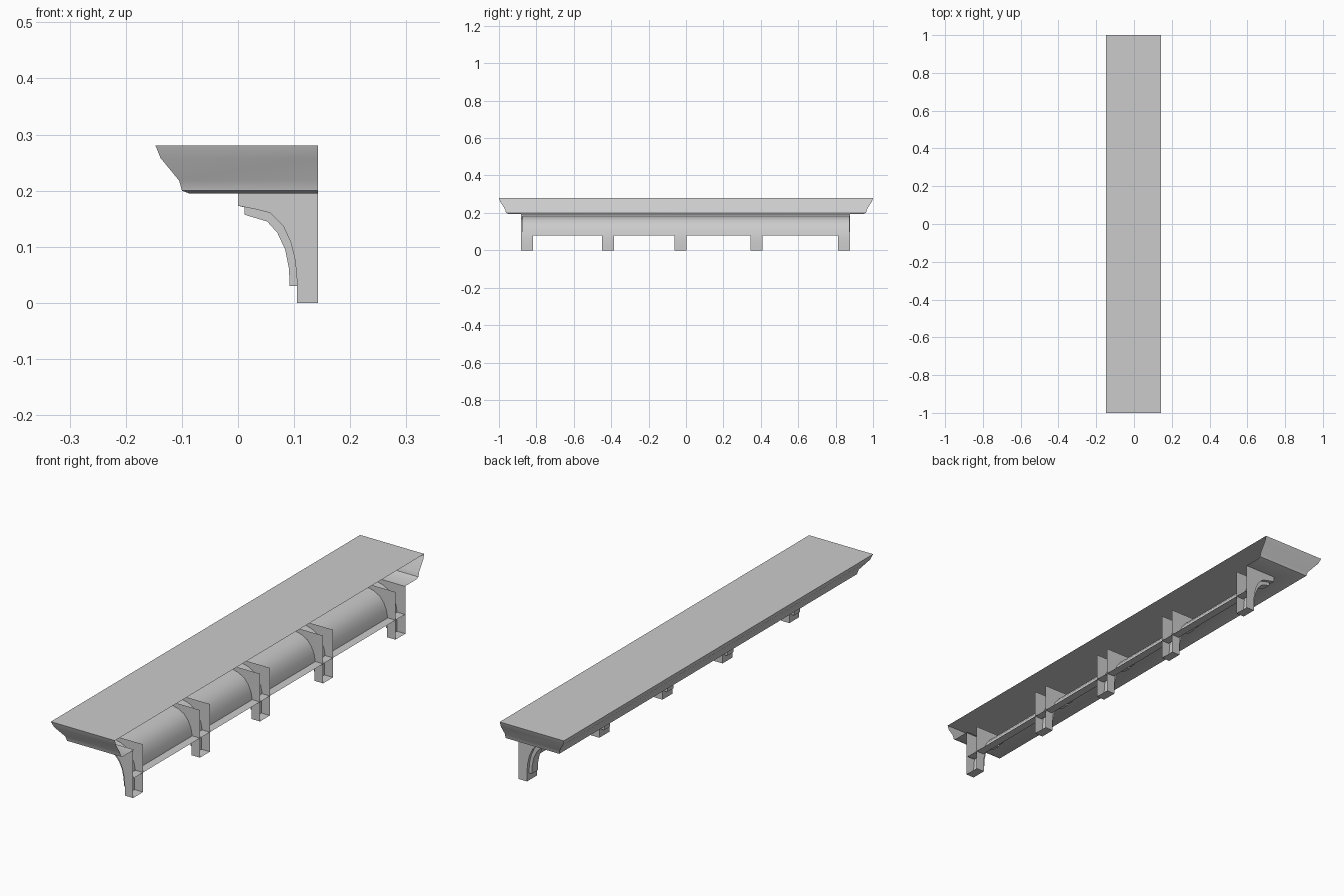
import bpy
import bmesh

cube = bpy.data.objects.get("Cube")
if cube:
    bpy.data.objects.remove(cube, do_unlink=True)

stone = bpy.data.materials.new("light_grey")
stone.use_nodes = True
GREY = (0.6, 0.6, 0.6, 1)
stone.diffuse_color = GREY
stone.node_tree.nodes["Principled BSDF"].inputs["Base Color"].default_value = GREY

BACK = 0.143      # wall plane, left open
UNDER = 0.195     # underside of the shelf
BAY_END = 0.875   # half length of the cove


def finish(bm, name, angle=0.6):
    bmesh.ops.recalc_face_normals(bm, faces=bm.faces[:])
    mesh = bpy.data.meshes.new(name)
    bm.to_mesh(mesh)
    bm.free()
    mesh.materials.append(stone)
    ob = bpy.data.objects.new(name, mesh)
    bpy.context.collection.objects.link(ob)
    bpy.ops.object.select_all(action="DESELECT")
    ob.select_set(True)
    bpy.context.view_layer.objects.active = ob
    bpy.ops.object.shade_smooth_by_angle(angle=angle)
    return ob


def sweep(bm, profile, y0, y1):
    """Sheet made by stretching an (x, z) profile along y."""
    rows = [[bm.verts.new((x, y, z)) for x, z in profile] for y in (y0, y1)]
    for i in range(len(profile) - 1):
        bm.faces.new((rows[0][i], rows[0][i + 1], rows[1][i + 1], rows[1][i]))
    return rows


# Shelf: flat top and moulding mitred round the front and both ends
bm = bmesh.new()
moulding = [(0, 0.28), (0.009, 0.258), (0.042, 0.218), (0.047, 0.2), (0.06, UNDER)]
loops = []
for inset, z in moulding:
    xf, ye = -0.147 + inset, 1 - 0.8 * inset
    loops.append([bm.verts.new(p) for p in
                  ((BACK, -ye, z), (xf, -ye, z), (xf, ye, z), (BACK, ye, z))])
for a, b in zip(loops, loops[1:]):
    for i in range(3):
        bm.faces.new((a[i], a[i + 1], b[i + 1], b[i]))
bm.faces.new(loops[0])

# Underside: closed in front of the cove and at both ends
outer = loops[-1]
inner = [bm.verts.new(p) for p in ((BACK, -BAY_END, UNDER), (0, -BAY_END, UNDER),
                                   (0, BAY_END, UNDER), (BACK, BAY_END, UNDER))]
for i in range(3):
    bm.faces.new((outer[i], outer[i + 1], inner[i + 1], inner[i]))
finish(bm, "shelf")

# Cove: hollow curved sheet between the brackets, with a ledge at its foot
bm = bmesh.new()
sweep(bm, [(BACK, 0.08), (0.108, 0.08), (0.102, 0.11), (0.09, 0.137),
           (0.072, 0.159), (0.045, 0.174), (0.02, 0.18), (0, 0.184), (0, UNDER)],
      -BAY_END, BAY_END)
finish(bm, "cove")

# Brackets: hollow, open at the wall, with a raised rib along the curve
arc = [(0.105, 0.04), (0.102, 0.075), (0.094, 0.108), (0.08, 0.138),
       (0.058, 0.16), (0.03, 0.167), (0, 0.173)]
rib = [(0.105, 0.03), (0.092, 0.03), (0.091, 0.06), (0.084, 0.095), (0.07, 0.125),
       (0.052, 0.145), (0.035, 0.15), (0.012, 0.157), (0.012, 0.17)]


def bracket(y, number):
    bm = bmesh.new()
    front = [(BACK, 0), (0.105, 0)] + arc + [(0, UNDER)]
    for row in sweep(bm, front, y - 0.032, y + 0.032):
        # side wall as strips running back to the wall plane
        walls = [bm.verts.new((BACK, row[0].co.y, v.co.z)) for v in row[2:]]
        previous = row[0]
        for i, wall in enumerate(walls):
            bm.faces.new((previous, row[i + 1], row[i + 2], wall))
            previous = wall
    finish(bm, f"bracket_{number}")

    bm = bmesh.new()
    for row in sweep(bm, rib, y - 0.019, y + 0.019):
        # rib cheeks meet the curve of the bracket
        base = [bm.verts.new((x, row[0].co.y, z)) for x, z in arc]
        bm.faces.new((row[0], row[1], row[2], base[0]))
        for i in range(len(base) - 1):
            bm.faces.new((row[i + 2], row[i + 3], base[i + 1], base[i]))
    finish(bm, f"bracket_rib_{number}")


for number, y in enumerate((-0.85, -0.418, -0.03, 0.378, 0.846), 1):
    bracket(y, number)
